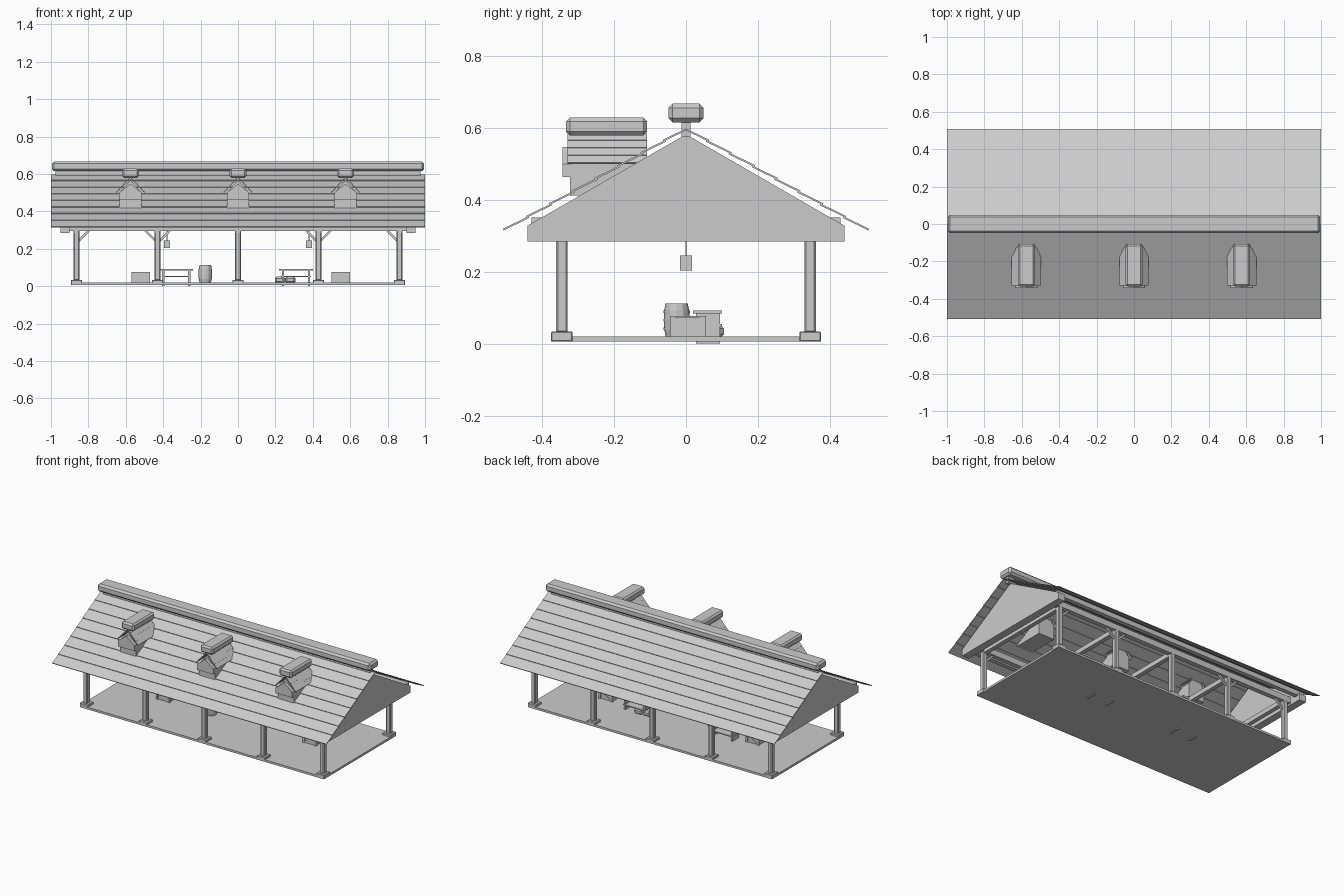
import bpy, bmesh, math
from mathutils import Vector

if "Cube" in bpy.data.objects:
    bpy.data.objects.remove(bpy.data.objects["Cube"])


def make(name, bm):
    bmesh.ops.recalc_face_normals(bm, faces=bm.faces)
    me = bpy.data.meshes.new(name)
    bm.to_mesh(me)
    bm.free()
    ob = bpy.data.objects.new(name, me)
    bpy.context.collection.objects.link(ob)
    return ob


def prism(name, pts, axis, a, b):
    """Extrude a 2D profile: axis 'x' takes (y, z) points, axis 'y' takes (x, z) points."""
    bm = bmesh.new()
    put = (lambda p, t: (t, p[0], p[1])) if axis == 'x' else (lambda p, t: (p[0], t, p[1]))
    face = bm.faces.new([bm.verts.new(put(p, a)) for p in pts])
    geo = bmesh.ops.extrude_face_region(bm, geom=[face])['geom']
    d = Vector((b - a, 0, 0)) if axis == 'x' else Vector((0, b - a, 0))
    bmesh.ops.translate(bm, vec=d, verts=[g for g in geo if isinstance(g, bmesh.types.BMVert)])
    return make(name, bm)


def box(name, x0, x1, y0, y1, z0, z1, bevel=0):
    ob = prism(name, [(y0, z0), (y1, z0), (y1, z1), (y0, z1)], 'x', x0, x1)
    if bevel:
        m = ob.modifiers.new('chamfer', 'BEVEL')
        m.width, m.segments = bevel, 1
    return ob


def bar(name, p, q, t, axis, a, b):
    """Slab whose section runs from p to q with thickness t."""
    p, q = Vector(p), Vector(q)
    n = (q - p).normalized()
    n = Vector((-n.y, n.x)) * t / 2
    return prism(name, [p - n, q - n, q + n, p + n], axis, a, b)


def lathe(name, x, y, rings, n=12):
    bm = bmesh.new()
    loops = [[bm.verts.new((x + r * math.cos(2 * math.pi * k / n), y + r * math.sin(2 * math.pi * k / n), z))
              for k in range(n)] for r, z in rings]
    for lo, hi in zip(loops, loops[1:]):
        for k in range(n):
            bm.faces.new([lo[k], lo[(k + 1) % n], hi[(k + 1) % n], hi[k]])
    bm.faces.new(loops[0])
    bm.faces.new(loops[-1])
    return make(name, bm)


def courses(name, axis, a, b, cx, half, z_top, z_eave, n, t, lift):
    """Overlapping board courses on both slopes of a pitched roof."""
    slope = (z_top - z_eave) / half
    step = half / n
    for s in (-1, 1):
        for i in range(n):
            lo = half - i * step
            hi = max(lo - step * 1.12, 0)
            bar(name, (cx + s * lo, z_top - slope * lo + lift), (cx + s * hi, z_top - slope * hi), t, axis, a, b)


# Floor slab
box('floor', -0.89, 0.89, -0.375, 0.375, 0.006, 0.02)

# Posts, footings, ties and braces
POSTS = (-0.863, -0.43, 0, 0.43, 0.863)
for x in POSTS:
    for s in (-1, 1):
        y = s * 0.345
        box('footing', x - 0.03, x + 0.03, y - 0.03, y + 0.03, 0.006, 0.034, 0.003)
        box('post', x - 0.016, x + 0.016, y - 0.016, y + 0.016, 0.03, 0.30, 0.005)
        for d in (-1, 1):
            if x and abs(x + d * 0.06) < 0.863:
                bar('brace', (x + d * 0.012, 0.243), (x + d * 0.068, 0.30), 0.012, 'y', y - 0.007, y + 0.007)
    box('cross_tie', x - 0.014, x + 0.014, -0.36, 0.36, 0.285, 0.315)
for s in (-1, 1):
    y = s * 0.345
    box('long_beam', -0.91, 0.91, y - 0.016, y + 0.016, 0.296, 0.335)
    y = s * 0.415
    box('wall_plate', -0.945, 0.945, y - 0.015, y + 0.015, 0.318, 0.35)

# Gable ends
for s in (-1, 1):
    prism('gable', [(-0.44, 0.284), (0.44, 0.284), (0.44, 0.328), (0, 0.582), (-0.44, 0.328)],
          'x', s * 0.90, s * 0.95)

# Main roof and ridge
courses('roof_board', 'x', -1, 1, 0, 0.508, 0.595, 0.312, 8, 0.005, 0.005)
box('ridge_stem', -0.975, 0.975, -0.013, 0.013, 0.575, 0.62)
box('ridge_cap', -0.995, 0.995, -0.049, 0.049, 0.615, 0.667, 0.012)

# Dormers
for x in (-0.575, 0, 0.575):
    prism('dormer_body', [(x - 0.058, 0.412), (x + 0.058, 0.412), (x + 0.058, 0.50), (x, 0.568), (x - 0.058, 0.50)],
          'y', -0.322, -0.115)
    prism('dormer_front', [(x - 0.06, 0.463), (x + 0.06, 0.463), (x + 0.06, 0.50), (x, 0.547), (x - 0.06, 0.50)],
          'y', -0.343, -0.318)
    courses('dormer_roof', 'y', -0.33, -0.108, x, 0.077, 0.582, 0.498, 4, 0.005, 0.003)
    box('dormer_cap', x - 0.045, x + 0.045, -0.333, -0.108, 0.579, 0.628, 0.01)

# Hanging lanterns
for x in (-0.38, 0.38):
    box('lantern', x - 0.016, x + 0.016, -0.016, 0.016, 0.203, 0.245)
    box('lantern_cord', x - 0.002, x + 0.002, -0.002, 0.002, 0.245, 0.305)
    box('lantern_rail', x - 0.055, x + 0.01, -0.006, 0.006, 0.30, 0.312)

# Tables with lower shelves
for x in (-0.33, 0.31):
    box('table_top', x - 0.09, x + 0.09, 0.02, 0.10, 0.084, 0.092)
    box('table_shelf', x - 0.08, x + 0.08, 0.028, 0.10, 0.048, 0.055)
    for s in (-1, 1):
        box('table_leg', x + s * 0.07 - 0.006, x + s * 0.07 + 0.006, 0.028, 0.095, 0, 0.085)

# Crates with corner trim and diagonal boards
for x in (-0.52, 0.55):
    y = 0.005
    box('crate', x - 0.045, x + 0.045, y - 0.043, y + 0.043, 0.015, 0.072)
    box('crate_lid', x - 0.05, x + 0.05, y - 0.05, y + 0.05, 0.071, 0.077)
    for sx in (-1, 1):
        for sy in (-1, 1):
            cx, cy = x + sx * 0.042, y + sy * 0.042
            box('crate_corner', cx - 0.007, cx + 0.007, cy - 0.007, cy + 0.007, 0.015, 0.073)
        bar('crate_diagonal', (y - 0.035, 0.022), (y + 0.035, 0.068), 0.008, 'x', x + sx * 0.044, x + sx * 0.048)
        bar('crate_diagonal', (x - 0.035, 0.022), (x + 0.035, 0.068), 0.008, 'y', y + sx * 0.042, y + sx * 0.046)

# Barrel with hoops
lathe('barrel', -0.175, -0.026, [(0.03, 0.018), (0.035, 0.04), (0.036, 0.065), (0.035, 0.09), (0.031, 0.112)])
for z in (0.038, 0.085):
    lathe('barrel_hoop', -0.175, -0.026, [(0.037, z), (0.037, z + 0.007)])

# Sacks
for x, y in ((0.225, 0.075), (0.28, 0.08)):
    box('sack', x - 0.028, x + 0.028, y - 0.025, y + 0.025, 0.015, 0.052, 0.01)
